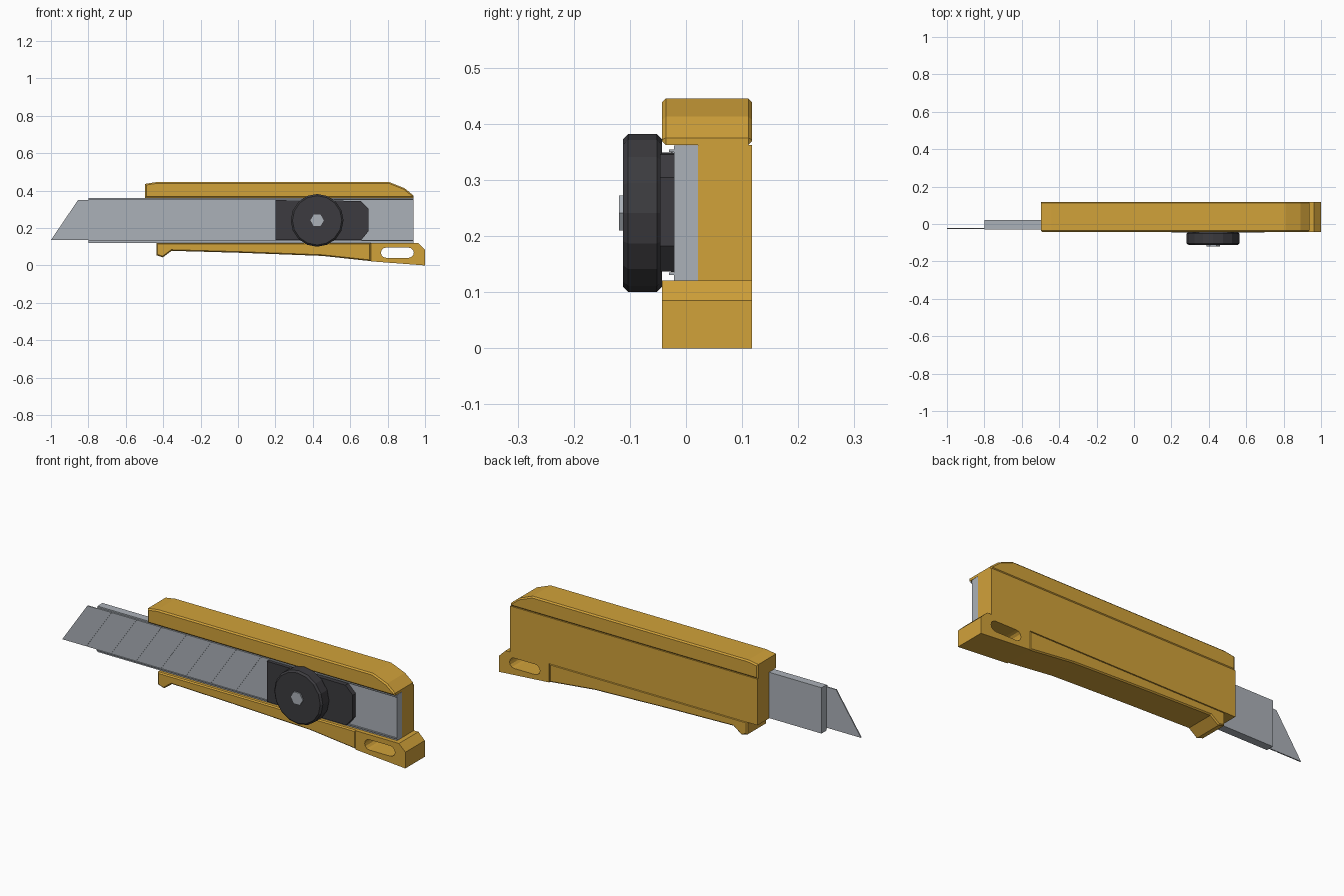
import bpy, bmesh, math

if "Cube" in bpy.data.objects:
    bpy.data.objects.remove(bpy.data.objects["Cube"])


def material(name, rgb):
    m = bpy.data.materials.new(name)
    m.diffuse_color = (*rgb, 1)
    m.use_nodes = True
    m.node_tree.nodes["Principled BSDF"].inputs["Base Color"].default_value = m.diffuse_color
    return m


YELLOW = material("golden yellow", (0.64, 0.36, 0.042))
STEEL = material("steel grey", (0.41, 0.44, 0.48))
DARK = material("charcoal", (0.045, 0.044, 0.050))


def prism(name, pts, y0, y1, mat, bevel=0):
    """Extrude an (x, z) outline from y0 to y1, with optional chamfers."""
    bm = bmesh.new()
    base = bm.faces.new([bm.verts.new((x, y0, z)) for x, z in pts])
    ext = bmesh.ops.extrude_face_region(bm, geom=[base])["geom"]
    for v in ext:
        if isinstance(v, bmesh.types.BMVert):
            v.co.y = y1
    bmesh.ops.recalc_face_normals(bm, faces=bm.faces)
    if bevel:
        # chamfer only the front and back outlines
        rim = [e for e in bm.edges if abs(e.verts[0].co.y - e.verts[1].co.y) < 1e-5]
        bmesh.ops.bevel(bm, geom=rim, offset=bevel, segments=1, affect='EDGES')
    mesh = bpy.data.meshes.new(name)
    bm.to_mesh(mesh)
    bm.free()
    mesh.materials.append(mat)
    ob = bpy.data.objects.new(name, mesh)
    bpy.context.collection.objects.link(ob)
    return ob


def rect(x0, x1, z0, z1):
    return [(x0, z0), (x1, z0), (x1, z1), (x0, z1)]


def ngon(cx, cz, r, n):
    return [(cx + r * math.cos(2 * math.pi * i / n),
             cz + r * math.sin(2 * math.pi * i / n)) for i in range(n)]


FRONT, BACK = -0.043, 0.118

# Handle: back wall, upper rail, lower grip
prism("handle_back", rect(-0.497, 0.937, 0.12, 0.362), 0.021, BACK, YELLOW)
prism("upper_rail", [(-0.497, 0.362), (0.937, 0.362), (0.937, 0.375), (0.89, 0.413),
                     (0.81, 0.445), (-0.44, 0.445), (-0.497, 0.436)],
      FRONT, BACK, YELLOW, 0.007)
prism("lower_grip", [(-0.437, 0.121), (-0.437, 0.055), (-0.402, 0.043), (-0.355, 0.078),
                     (0.0, 0.068), (0.45, 0.051), (0.71, 0.023), (0.71, 0.121)],
      FRONT, BACK, YELLOW, 0.006)

# End cap with lanyard slot
cap = prism("end_cap", [(0.71, 0.121), (0.71, 0.022), (1.0, 0.0), (1.0, 0.085), (0.963, 0.121)],
            FRONT, BACK, YELLOW)
r = 0.027
slot = []
for cx, start in ((0.913, -90), (0.791, 90)):
    for i in range(7):
        a = math.radians(start + i * 30)
        slot.append((cx + r * math.cos(a), 0.068 + r * math.sin(a)))
cutter = prism("slot_cutter", slot, -0.3, 0.3, YELLOW)
cutter.hide_render = True
cutter.hide_viewport = False
cutter.display_type = 'WIRE'
cut = cap.modifiers.new("slot", 'BOOLEAN')
cut.operation = 'DIFFERENCE'
cut.solver = 'EXACT'
cut.object = cutter

# Metal channel with its two thin lips
prism("channel", rect(-0.80, 0.937, 0.121, 0.361), -0.021, 0.021, STEEL)
for name, z in (("upper_lip", 0.350), ("lower_lip", 0.131)):
    prism(name, rect(-0.80, 0.937, z, z + 0.004), -0.030, -0.021, STEEL)

# Blade: a backing sheet and snap-off segments with narrow scored gaps
Z0, Z1, LEAN, STEP, GAP = 0.136, 0.350, 0.145, 0.1445, 0.005
prism("blade", [(-1, Z0), (0.3, Z0), (0.3, Z1), (-1 + LEAN, Z1)], -0.0245, -0.0205, STEEL)
for k in range(8):
    a = -1 + k * STEP
    b = a + STEP - GAP if k < 7 else 0.2
    prism(f"blade_segment_{k + 1}", [(a, Z0), (b, Z0), (b + LEAN, Z1), (a + LEAN, Z1)],
          -0.0265, -0.0245, STEEL)

# Slider, lock wheel and its centre pin
prism("slider", [(0.2, 0.137), (0.66, 0.137), (0.697, 0.182), (0.697, 0.304),
                 (0.655, 0.345), (0.2, 0.349)], -0.046, -0.021, DARK)
prism("lock_wheel", ngon(0.423, 0.241, 0.141, 16), -0.112, FRONT, DARK, 0.009)
prism("wheel_pin", ngon(0.423, 0.241, 0.036, 6), -0.119, -0.11, STEEL)
